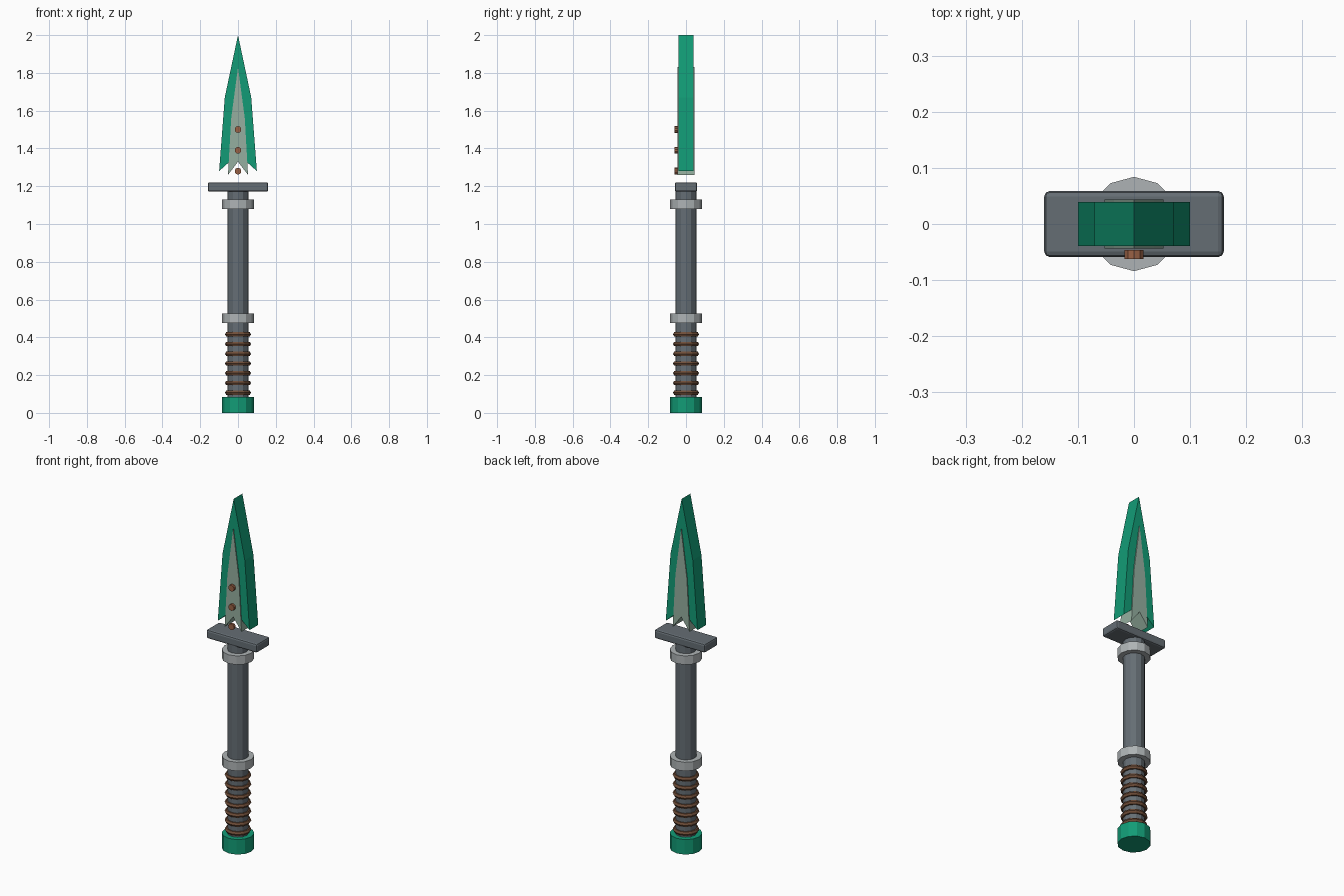
import bpy, bmesh, math

if "Cube" in bpy.data.objects:
    bpy.data.objects.remove(bpy.data.objects["Cube"])


def mat(name, rgb):
    m = bpy.data.materials.new(name)
    m.diffuse_color = (*rgb, 1)
    m.use_nodes = True
    m.node_tree.nodes["Principled BSDF"].inputs["Base Color"].default_value = m.diffuse_color
    return m


GREEN = mat("green", (0.006, 0.33, 0.18))
STEEL = mat("steel", (0.13, 0.155, 0.175))
SILVER = mat("silver", (0.42, 0.45, 0.46))
INLAY = mat("inlay", (0.30, 0.43, 0.35))
LEATHER = mat("leather", (0.16, 0.075, 0.04))
COPPER = mat("copper", (0.32, 0.12, 0.06))


def finish(name, material):
    ob = bpy.context.object
    ob.name = name
    ob.data.materials.append(material)
    return ob


def column(name, r, z0, z1, material):
    bpy.ops.mesh.primitive_cylinder_add(vertices=12, radius=r, depth=z1 - z0,
                                        location=(0, 0, (z0 + z1) / 2))
    return finish(name, material)


def slab(name, half, half_depth, material):
    """Extrude a mirrored x-z outline along y; first and last points lie on x = 0."""
    outline = half + [(-x, z) for x, z in half[-2:0:-1]]
    bm = bmesh.new()
    face = bm.faces.new([bm.verts.new((x, -half_depth, z)) for x, z in outline])
    ext = bmesh.ops.extrude_face_region(bm, geom=[face])
    moved = [v for v in ext["geom"] if isinstance(v, bmesh.types.BMVert)]
    bmesh.ops.translate(bm, verts=moved, vec=(0, 2 * half_depth, 0))
    bmesh.ops.recalc_face_normals(bm, faces=bm.faces)
    me = bpy.data.meshes.new(name)
    bm.to_mesh(me)
    bm.free()
    ob = bpy.data.objects.new(name, me)
    bpy.context.collection.objects.link(ob)
    me.materials.append(material)


# Handle, pommel and collars
column("shaft", 0.055, 0.04, 1.19, STEEL)
column("pommel", 0.084, 0.0, 0.085, GREEN)
column("lower_collar", 0.084, 0.475, 0.525, SILVER)
column("upper_collar", 0.084, 1.08, 1.13, SILVER)

# Grip wrap rings
for i in range(7):
    bpy.ops.mesh.primitive_torus_add(major_segments=12, minor_segments=6,
                                     major_radius=0.056, minor_radius=0.013,
                                     location=(0, 0, 0.107 + i * 0.0515))
    finish(f"grip_ring_{i + 1}", LEATHER)

# Cross guard with softened edges
bpy.ops.mesh.primitive_cube_add(size=1, location=(0, 0, 1.196))
guard = finish("guard", STEEL)
guard.scale = (0.32, 0.118, 0.05)
bpy.ops.object.transform_apply(location=False, rotation=False, scale=True)
bev = guard.modifiers.new("bevel", 'BEVEL')
bev.width = 0.01
bev.segments = 2

# Notched blade and its inlay
slab("blade", [(0, 2.0), (0.07, 1.67), (0.10, 1.28), (0, 1.37)], 0.039, GREEN)
slab("blade_inlay", [(0, 1.83), (0.036, 1.56), (0.053, 1.26), (0, 1.33)], 0.044, INLAY)

# Rivets on the front face
for i, z in enumerate((1.28, 1.39, 1.50)):
    bpy.ops.mesh.primitive_cylinder_add(vertices=10, radius=0.018, depth=0.016,
                                        location=(0, -0.054, z),
                                        rotation=(math.pi / 2, 0, 0))
    finish(f"rivet_{i + 1}", COPPER)
